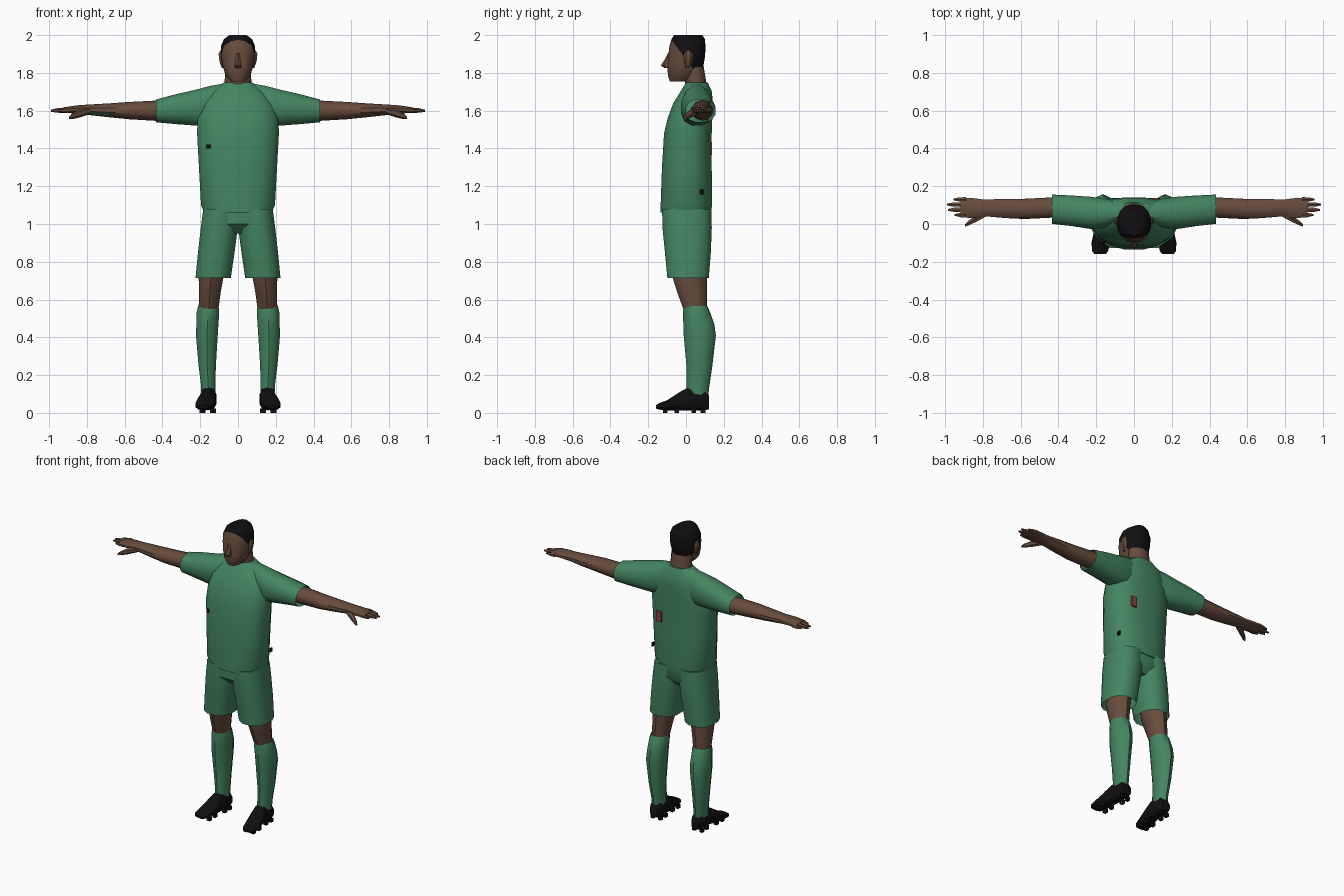
import bpy, bmesh, math
from mathutils import Vector


def material(name, rgb):
    m = bpy.data.materials.new(name)
    m.diffuse_color = (*rgb, 1)
    return m


GREEN = material("kit green", (0.058, 0.235, 0.118))
SKIN = material("brown skin", (0.135, 0.072, 0.046))
BLACK = material("black", (0.005, 0.005, 0.006))
RED = material("dull red", (0.25, 0.06, 0.04))


def finish(name, bm, mats, angle=40):
    bmesh.ops.recalc_face_normals(bm, faces=bm.faces)
    me = bpy.data.meshes.new(name)
    bm.to_mesh(me)
    bm.free()
    for m in mats:
        me.materials.append(m)
    for p in me.polygons:
        p.use_smooth = True
    me.set_sharp_from_angle(angle=math.radians(angle))
    ob = bpy.data.objects.new(name, me)
    bpy.context.collection.objects.link(ob)
    return ob


def loft_mesh(axis, rows, n=12, power=2.0, side=1, caps=(True, True)):
    """Rows are (position on axis, a min, a max, b min, b max)."""
    bm = bmesh.new()
    rings = []
    for t, a0, a1, b0, b1 in rows:
        ring = []
        for i in range(n):
            w = 2 * math.pi * (i + 0.5) / n
            c, s = math.cos(w), math.sin(w)
            k = math.cos(math.pi / n) ** 0.5
            a = (a0 + a1) / 2 + (a1 - a0) / 2 * math.copysign(abs(c) ** (2 / power), c) / k
            b = (b0 + b1) / 2 + (b1 - b0) / 2 * math.copysign(abs(s) ** (2 / power), s) / k
            p = {"x": (t, a, b), "y": (a, t, b), "z": (a, b, t)}[axis]
            ring.append(bm.verts.new((p[0] * side, p[1], p[2])))
        rings.append(ring)
    for r, q in zip(rings, rings[1:]):
        for i in range(n):
            j = (i + 1) % n
            bm.faces.new((r[i], r[j], q[j], q[i]))
    if caps[0]:
        bm.faces.new(rings[0])
    if caps[1]:
        bm.faces.new(rings[-1])
    return bm


def loft(name, mat, axis, rows, **kw):
    return finish(name, loft_mesh(axis, rows, **kw), [mat])


def box(name, mat, centre, size):
    bm = bmesh.new()
    bmesh.ops.create_cube(bm, size=1)
    for v in bm.verts:
        v.co = Vector(centre) + Vector([a * b for a, b in zip(v.co, size)])
    return finish(name, bm, [mat])


# Shirt body and the seat of the shorts
loft("shirt", GREEN, "z", [
    (1.06, -.18, .18, -.135, .135), (1.10, -.197, .197, -.135, .138),
    (1.30, -.208, .208, -.128, .137), (1.48, -.218, .218, -.117, .137),
    (1.56, -.215, .215, -.098, .14), (1.64, -.19, .19, -.068, .142),
    (1.70, -.145, .145, -.03, .138), (1.75, -.075, .075, .0, .115)],
    n=16, power=2.5)
loft("shorts_seat", GREEN, "z", [
    (1.09, -.18, .18, -.122, .13), (1.00, -.195, .195, -.12, .13),
    (.95, -.12, .12, -.07, .09)], n=16, power=2.5)

# Neck
loft("neck", SKIN, "z", [
    (1.66, -.085, .085, -.0, .12), (1.74, -.072, .072, -.005, .11),
    (1.83, -.07, .07, -.01, .095)])

# Head with the hair separated along two cuts
bm = loft_mesh("z", [
    (1.755, -.038, .038, -.085, .01), (1.785, -.066, .066, -.094, .06),
    (1.83, -.08, .08, -.098, .09), (1.89, -.09, .09, -.093, .1),
    (1.945, -.09, .09, -.086, .102), (1.98, -.075, .075, -.075, .098),
    (2.0, -.045, .045, -.062, .085)], n=14, power=2.2)
cuts = [(Vector((0, -.07, 1.965)), Vector((0, .8, .6)).normalized()),
        (Vector((0, .08, 1.815)), Vector((0, .1, 1)).normalized())]
for co, no in cuts:
    bmesh.ops.bisect_plane(bm, geom=bm.verts[:] + bm.edges[:] + bm.faces[:],
                           plane_co=co, plane_no=no)
for f in bm.faces:
    c = f.calc_center_median()
    f.material_index = int(c.z > 1.985 or all((c - co).dot(no) > 0 for co, no in cuts))
finish("head", bm, [SKIN, BLACK])

# Nose
loft("nose", SKIN, "z", [
    (1.825, -.016, .016, -.112, -.07), (1.84, -.019, .019, -.131, -.07),
    (1.87, -.012, .012, -.112, -.07), (1.905, -.009, .009, -.094, -.07)], n=6)

for s, label in ((1, "left"), (-1, "right")):
    # Ear
    loft(label + "_ear", SKIN, "z", [
        (1.825, .075, .086, -.002, .018), (1.86, .075, .099, -.008, .03),
        (1.9, .075, .104, -.008, .035), (1.918, .075, .095, .0, .025)], n=6, side=s)

    # Sleeve
    loft(label + "_sleeve", GREEN, "x", [
        (.06, .005, .115, 1.55, 1.748), (.15, -.02, .135, 1.52, 1.732),
        (.225, -.028, .145, 1.52, 1.712), (.33, -.012, .152, 1.528, 1.688),
        (.435, .0, .157, 1.538, 1.66)], n=12, power=2.3, side=s, caps=(True, False))

    # Arm, with a green patch on the front of one forearm
    bm = loft_mesh("x", [
        (.34, .03, .14, 1.55, 1.655), (.44, .032, .142, 1.548, 1.652),
        (.58, .025, .135, 1.556, 1.645), (.68, .03, .135, 1.566, 1.638),
        (.79, .04, .13, 1.578, 1.632), (.85, .03, .138, 1.584, 1.628),
        (.92, .034, .142, 1.59, 1.618)], n=10, side=s)
    for f in bm.faces:
        c = f.calc_center_median()
        f.material_index = int(-.8 < c.x < -.7 and c.y < .06 and c.z < 1.6)
    finish(label + "_arm", bm, [SKIN, GREEN])

    # Fingers and thumb
    for i, (y, tip) in enumerate(((.048, .95), (.075, .985), (.103, .99), (.13, .955))):
        loft(f"{label}_finger_{i + 1}", SKIN, "x", [
            (.89, y - .013, y + .013, 1.59, 1.618),
            (tip - .03, y - .012, y + .012, 1.59, 1.612),
            (tip, y - .005, y + .005, 1.595, 1.605)], n=6, side=s)
    loft(label + "_thumb", SKIN, "x", [
        (.78, .04, .08, 1.585, 1.615), (.84, .008, .045, 1.565, 1.605),
        (.88, -.01, .015, 1.556, 1.582), (.895, -.014, .0, 1.556, 1.568)], n=6, side=s)

    # Shorts leg
    loft(label + "_shorts_leg", GREEN, "z", [
        (1.08, .0, .185, -.128, .136), (.98, .0, .198, -.126, .138),
        (.85, .017, .213, -.113, .133), (.715, .037, .226, -.1, .122)],
        n=12, power=2.4, side=s, caps=(True, False))

    # Thigh and knee
    loft(label + "_thigh", SKIN, "z", [
        (.85, .06, .2, -.08, .11), (.72, .075, .21, -.07, .11),
        (.64, .09, .208, -.045, .11), (.53, .105, .21, -.005, .11)], n=10, side=s)

    # Sock
    loft(label + "_sock", GREEN, "z", [
        (.565, .102, .213, -.01, .112), (.535, .098, .22, -.015, .125),
        (.47, .102, .222, -.012, .148), (.41, .106, .224, -.01, .156),
        (.25, .116, .21, .004, .138), (.14, .119, .196, .004, .122),
        (.08, .12, .195, .005, .115)], n=10, side=s)

    # Boot and its studs
    loft(label + "_boot", BLACK, "y", [
        (.122, .125, .185, .02, .09), (.10, .114, .197, .015, .118),
        (.01, .113, .2, .015, .133), (-.04, .117, .213, .015, .105),
        (-.10, .125, .226, .014, .066), (-.145, .137, .222, .018, .05),
        (-.16, .15, .21, .024, .04)], n=10, power=2.5, side=s)
    for i, y in enumerate((.09, .04, -.05, -.11)):
        for j, dx in enumerate((-.027, .027)):
            x = (.165 if y < 0 else .155) + dx
            box(f"{label}_stud_{i}_{j}", BLACK, (x * s, y, .012), (.022, .024, .024))

# Small shirt marks
box("chest_mark", BLACK, (-.155, -.096, 1.41), (.022, .009, .022))
box("back_mark", RED, (.11, .133, 1.40), (.04, .009, .07))
box("side_mark", BLACK, (.19, .082, 1.17), (.009, .022, .025))
